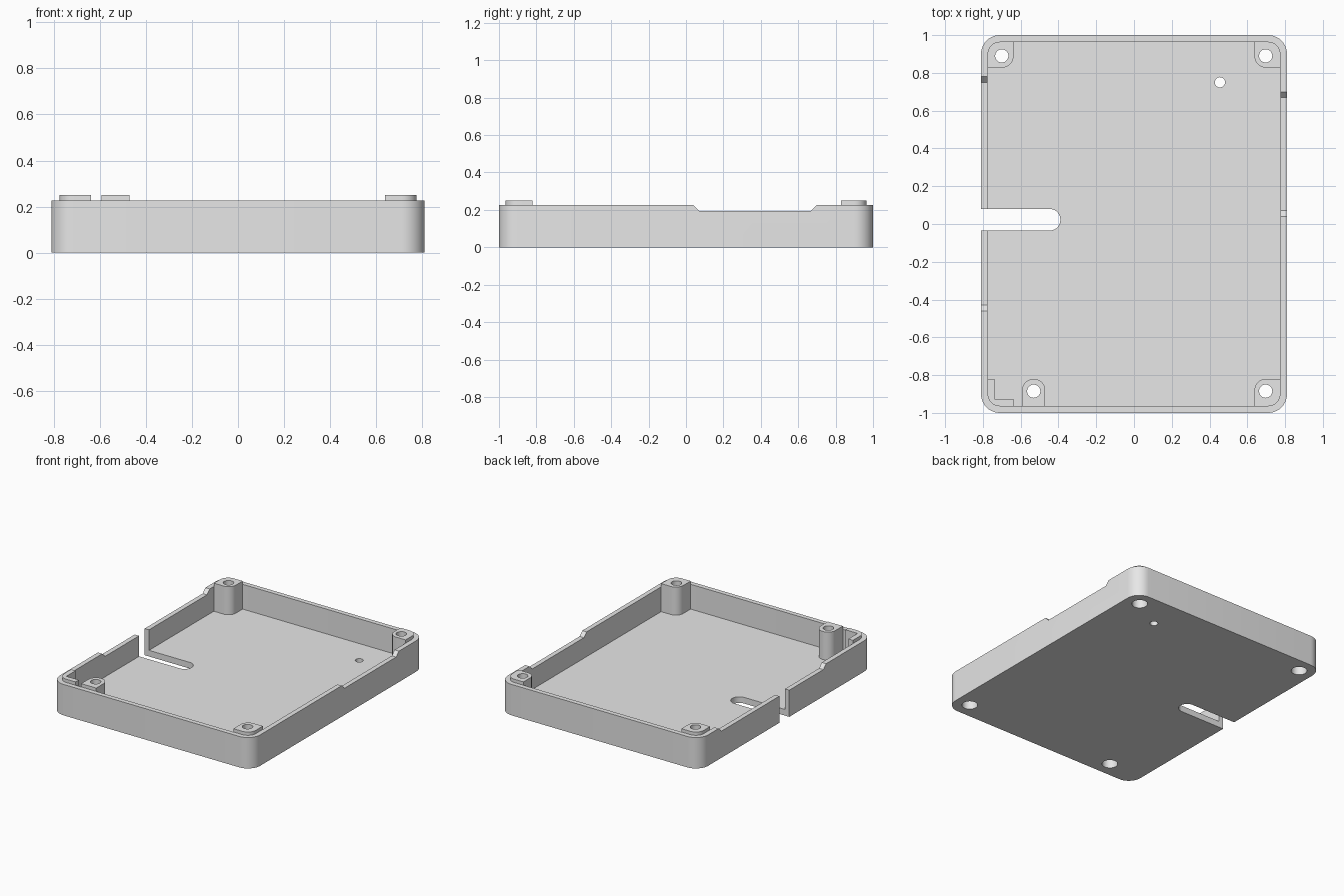
import bpy
import bmesh
from math import cos, sin, pi, radians
from mathutils import Vector

cube = bpy.data.objects.get("Cube")
if cube:
    bpy.data.objects.remove(cube, do_unlink=True)

# Main dimensions
HX, HY = 0.81, 1.0           # half sizes of the case
WALL, FLOOR = 0.035, 0.045   # thicknesses
RIM, POST, SILL = 0.226, 0.25, 0.195
IX, IY = HX - WALL, HY - WALL
R_OUT = 0.1
R_IN = R_OUT - WALL

grey = bpy.data.materials.new("plain grey")
grey.use_nodes = True
grey.diffuse_color = (0.8, 0.8, 0.8, 1)
grey.node_tree.nodes["Principled BSDF"].inputs["Base Color"].default_value = (0.8, 0.8, 0.8, 1)


def rounded_rect(x0, x1, y0, y1, radii, steps=10):
    """Outline with one radius per corner, counter-clockwise from (x0, y0)."""
    corners = [(x0, y0, 1, 1), (x1, y0, -1, 1), (x1, y1, -1, -1), (x0, y1, 1, -1)]
    pts = []
    for i, ((x, y, sx, sy), r) in enumerate(zip(corners, radii)):
        if r == 0:
            pts.append((x, y))
            continue
        for k in range(steps + 1):
            a = pi + (i + k / steps) * pi / 2
            pts.append((x + sx * r + r * cos(a), y + sy * r + r * sin(a)))
    return pts


def circle(x, y, r, steps=40):
    return [(x + r * cos(2 * pi * k / steps), y + r * sin(2 * pi * k / steps))
            for k in range(steps)]


def prism(name, points, depth):
    """Extrude a planar outline of 3D points along the depth vector."""
    bm = bmesh.new()
    face = bm.faces.new([bm.verts.new(p) for p in points])
    new = bmesh.ops.extrude_face_region(bm, geom=[face])["geom"]
    bmesh.ops.translate(bm, vec=Vector(depth),
                        verts=[v for v in new if isinstance(v, bmesh.types.BMVert)])
    bmesh.ops.remove_doubles(bm, verts=bm.verts, dist=1e-5)
    bmesh.ops.recalc_face_normals(bm, faces=bm.faces)
    mesh = bpy.data.meshes.new(name)
    bm.to_mesh(mesh)
    bm.free()
    mesh.materials.append(grey)
    obj = bpy.data.objects.new(name, mesh)
    bpy.context.collection.objects.link(obj)
    return obj


def slab(name, outline, z0, z1):
    return prism(name, [(x, y, z0) for x, y in outline], (0, 0, z1 - z0))


def activate(obj):
    bpy.ops.object.select_all(action='DESELECT')
    obj.select_set(True)
    bpy.context.view_layer.objects.active = obj


def cut(obj, cutter):
    cutter.hide_render = True
    mod = obj.modifiers.new("cut", 'BOOLEAN')
    mod.operation, mod.solver, mod.object = 'DIFFERENCE', 'EXACT', cutter
    activate(obj)
    bpy.ops.object.modifier_apply(modifier=mod.name)
    bpy.data.objects.remove(cutter, do_unlink=True)


def drill(obj, x, y):
    """Narrow screw hole with a wide counterbore from below."""
    cut(obj, slab("bore", circle(x, y, 0.053), -0.1, 0.13))
    cut(obj, slab("screw_hole", circle(x, y, 0.035), -0.1, 0.4))


def finish(obj):
    activate(obj)
    bpy.ops.object.shade_smooth_by_angle(angle=radians(30))


# Tray: floor and walls
tray = slab("tray", rounded_rect(-HX, HX, -HY, HY, [R_OUT] * 4), 0, RIM)
cut(tray, slab("cavity", rounded_rect(-IX, IX, -IY, IY, [R_IN] * 4), FLOOR, 0.5))

# Slot through the right wall and floor, and a small hole in the floor
cut(tray, slab("slot", rounded_rect(-1, -0.39, -0.035, 0.08, [0, 0.057, 0.057, 0]), -0.1, 0.5))
cut(tray, slab("small_hole", circle(0.455, 0.75, 0.027), -0.1, 0.5))

# Shallow notches with sloping ends in the side walls
for x, y0, y1 in ((-0.9, -0.46, 0.78), (0.7, 0.04, 0.70)):
    rise = RIM - SILL
    notch = [(x, y0 - rise, RIM + rise), (x, y0 + rise, SILL),
             (x, y1 - rise, SILL), (x, y1 + rise, RIM + rise)]
    cut(tray, prism("notch", notch, (0.2, 0, 0)))

# Screw posts: three in corners, one along the front wall
SIZE = 0.137
posts = [
    ("back_left_post", (IX - SIZE, IX, IY - SIZE, IY), (0.06, 0, R_IN, 0), (0.697, 0.89)),
    ("back_right_post", (-IX, SIZE - IX, IY - SIZE, IY), (0, 0.06, 0, R_IN), (-0.70, 0.89)),
    ("front_left_post", (IX - SIZE, IX, -IY, 0.145 - IY), (0, R_IN, 0, 0.06), (0.697, -0.885)),
    ("front_right_post", (-0.592, -0.47, -IY, 0.145 - IY), (0, 0, 0.06, 0.06), (-0.531, -0.885)),
]
for name, box, radii, hole in posts:
    post = slab(name, rounded_rect(*box, radii), FLOOR, POST)
    drill(post, *hole)
    drill(tray, *hole)
    finish(post)

# Angled rib in the corner that has no post
rib = slab("corner_rib", rounded_rect(-IX, SIZE - IX, -IY, 0.145 - IY, (R_IN, 0, 0, 0)), FLOOR, POST)
cut(rib, slab("rib_space", rounded_rect(-0.738, -0.5, -0.927, -0.7, [0] * 4), 0, 0.5))
finish(rib)
finish(tray)
